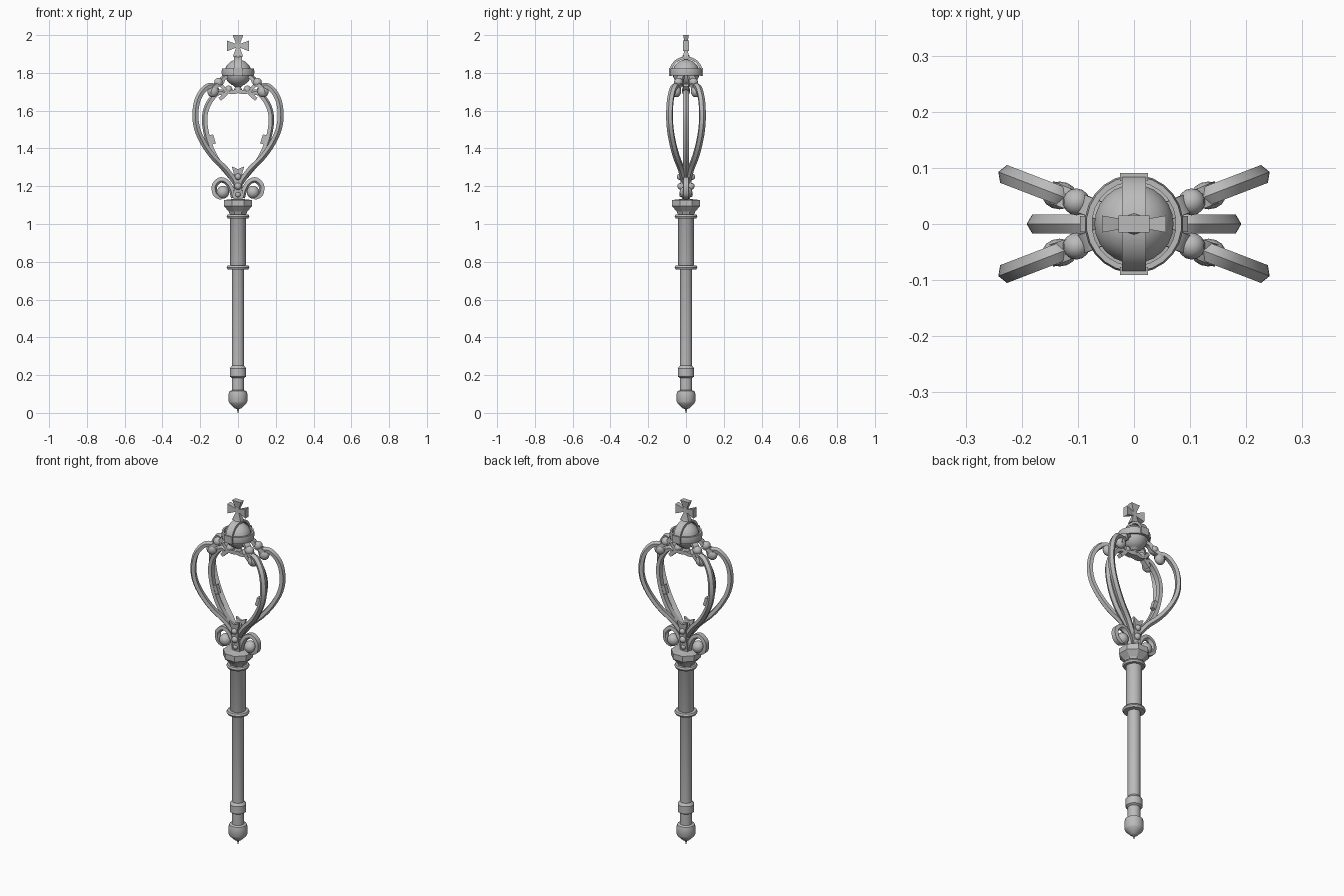
import bpy, bmesh, math
from mathutils import Vector, Matrix

cube = bpy.data.objects.get("Cube")
if cube:
    bpy.data.objects.remove(cube, do_unlink=True)

metal = bpy.data.materials.new("grey_metal")
metal.use_nodes = True
metal.diffuse_color = (0.5, 0.5, 0.5, 1)
metal.node_tree.nodes["Principled BSDF"].inputs["Base Color"].default_value = (0.5, 0.5, 0.5, 1)


def finish(name, bm, smooth=35):
    bmesh.ops.recalc_face_normals(bm, faces=bm.faces)
    mesh = bpy.data.meshes.new(name)
    bm.to_mesh(mesh)
    bm.free()
    mesh.materials.append(metal)
    obj = bpy.data.objects.new(name, mesh)
    bpy.context.collection.objects.link(obj)
    if smooth:
        bpy.ops.object.select_all(action="DESELECT")
        obj.select_set(True)
        bpy.context.view_layer.objects.active = obj
        bpy.ops.object.shade_smooth_by_angle(angle=math.radians(smooth))
    return obj


def bridge(bm, rings, closed=False):
    n = len(rings[0])
    pairs = list(zip(rings, rings[1:]))
    if closed:
        pairs.append((rings[-1], rings[0]))
    for a, b in pairs:
        for i in range(n):
            j = (i + 1) % n
            bm.faces.new((a[i], a[j], b[j], b[i]))
    if not closed:
        bm.faces.new(rings[0][::-1])
        bm.faces.new(rings[-1])


def lathe(name, profile, sides, closed=False, smooth=35):
    bm = bmesh.new()
    rings = []
    for r, z in profile:
        angles = [2 * math.pi * (i + 0.5) / sides for i in range(sides)]
        rings.append([bm.verts.new((r * math.cos(a), r * math.sin(a), z)) for a in angles])
    bridge(bm, rings, closed)
    return finish(name, bm, smooth)


def spline(points, steps=5):
    p = [Vector(q) for q in points]
    p = [2 * p[0] - p[1]] + p + [2 * p[-1] - p[-2]]
    out = []
    for a, b, c, d in zip(p, p[1:], p[2:], p[3:]):
        for k in range(steps):
            t = k / steps
            out.append(0.5 * (2 * b + (c - a) * t + (2 * a - 5 * b + 4 * c - d) * t * t
                              + (3 * b - a - 3 * c + d) * t ** 3))
    return out + [p[-2]]


def sweep(name, points, section, degrees=0, taper=1.0):
    """Sweep a (radial, sideways) section along a path in an upright plane."""
    path = spline(points)
    turn = Matrix.Rotation(math.radians(degrees), 3, "Z")
    bm = bmesh.new()
    rings = []
    for i, q in enumerate(path):
        t = (path[min(i + 1, len(path) - 1)] - path[max(i - 1, 0)]).normalized()
        s = 1 + (taper - 1) * i / (len(path) - 1)
        rings.append([bm.verts.new(turn @ Vector((q.x + t.y * u * s, v * s, q.y - t.x * u * s)))
                      for u, v in section])
    bridge(bm, rings)
    return finish(name, bm)


def ball(name, centre, radius, scale=(1, 1, 1), sides=14):
    bm = bmesh.new()
    bmesh.ops.create_uvsphere(bm, u_segments=sides, v_segments=sides // 2 + 1, radius=radius)
    bmesh.ops.scale(bm, vec=scale, verts=bm.verts)
    bmesh.ops.translate(bm, vec=centre, verts=bm.verts)
    return finish(name, bm)


def block(name, centre, size, tilt=0):
    bm = bmesh.new()
    bmesh.ops.create_cube(bm, size=1)
    bmesh.ops.scale(bm, vec=size, verts=bm.verts)
    bmesh.ops.rotate(bm, matrix=Matrix.Rotation(tilt, 3, "Y"), verts=bm.verts)
    bmesh.ops.translate(bm, vec=centre, verts=bm.verts)
    return finish(name, bm, 0)


def polar(r, degrees, z):
    a = math.radians(degrees)
    return (r * math.cos(a), r * math.sin(a), z)


# Handle with pommel, collar and rings
lathe("handle", [(0.003, 0), (0.005, 0.02), (0.02, 0.025), (0.045, 0.05), (0.05, 0.06),
                 (0.05, 0.1), (0.046, 0.115), (0.033, 0.12), (0.033, 0.185), (0.044, 0.192),
                 (0.044, 0.235), (0.033, 0.25), (0.033, 0.76), (0.042, 0.785),
                 (0.042, 1.05), (0.048, 1.06)], 20)
for label, z in (("lower_ring", 0.77), ("upper_ring", 1.04)):
    lathe(label, [(0.03, z - 0.012), (0.056, z - 0.01), (0.061, z),
                  (0.056, z + 0.01), (0.03, z + 0.012)], 20)
lathe("capital", [(0.046, 1.05), (0.052, 1.065), (0.081, 1.095), (0.081, 1.127), (0.03, 1.132)],
      8, smooth=0)

# Central post with beads
lathe("post_core", [(0.022, 1.12), (0.022, 1.15), (0.03, 1.17), (0.024, 1.2),
                    (0.03, 1.24), (0.02, 1.28)], 10)
for label, side in (("front", -1), ("back", 1)):
    bm = bmesh.new()
    outline = [(-0.024, 1.125), (0.024, 1.125), (0.02, 1.26), (0.033, 1.305),
               (0, 1.29), (-0.033, 1.305), (-0.02, 1.26)]
    rings = [[bm.verts.new((x, side * (y + 0.1 * (z - 1.125)), z)) for x, z in outline]
             for y in (0.008, 0.02)]
    bridge(bm, rings)
    finish(label + "_post_plate", bm, 0)
    for z, r in ((1.25, 0.017), (1.2, 0.019), (1.155, 0.014)):
        ball(label + "_post_bead", (0, side * (0.019 + 0.1 * (z - 1.125)), z), r)

# Sections: outward ridge, and flat strap
ridge = [(0.017, 0), (0.007, 0.017), (-0.012, 0.014), (-0.012, -0.014), (0.007, -0.017)]
strap = [(0.012, 0.02), (-0.012, 0.02), (-0.012, -0.02), (0.012, -0.02)]

# Cage ribs: four wide outer ribs and two inner ribs
outer = [(0.015, 1.22), (0.07, 1.29), (0.135, 1.35), (0.19, 1.42), (0.23, 1.5), (0.242, 1.58),
         (0.228, 1.66), (0.19, 1.715), (0.15, 1.73), (0.12, 1.705)]
inner = [(0.012, 1.225), (0.06, 1.28), (0.115, 1.35), (0.155, 1.44), (0.174, 1.54),
         (0.165, 1.61), (0.135, 1.665), (0.1, 1.695), (0.075, 1.69)]
hook = [(0.15, 1.69), (0.14, 1.72), (0.12, 1.735), (0.1, 1.745), (0.085, 1.77), (0.06, 1.785)]
SPLAY = 21
for a in (SPLAY, -SPLAY, 180 - SPLAY, 180 + SPLAY):
    sweep("outer_rib", outer, ridge, a)
    ball("rib_scroll", polar(0.142, a, 1.702), 0.031, (1, 0.8, 1))
    sweep("crown_hook", hook, strap, a, 0.8)
    ball("hook_scroll", polar(0.11, a, 1.75), 0.024)
for side, a in ((1, 0), (-1, 180)):
    sweep("inner_rib", inner, ridge, a)
    block("rib_tab", (side * 0.137, 0, 1.447), (0.026, 0.024, 0.05), side * 0.3)
    # Leaves and beads below the orb
    block("leaf_tab", (side * 0.078, 0, 1.677), (0.05, 0.03, 0.02), side * 0.75)
    sweep("crown_bar", [(0, 1.705), (0.03, 1.698), (0.06, 1.705), (0.09, 1.735)], strap, a, 0.7)
    ball("crown_bead", (side * 0.05, 0, 1.712), 0.021)
    # Volutes at the base of the cage
    sweep("base_volute", [(0.02, 1.14), (0.035, 1.19), (0.06, 1.225), (0.095, 1.235),
                          (0.126, 1.205), (0.122, 1.16), (0.095, 1.142), (0.075, 1.155)], ridge, a)
    ball("volute_ball", (side * 0.08, 0, 1.168), 0.034)

# Pendant, orb and its bands
lathe("pendant", [(0.006, 1.695), (0.022, 1.71), (0.016, 1.725), (0.035, 1.74), (0.03, 1.76)], 12)
ball("orb", (0, 0, 1.8), 0.071, sides=24)
lathe("orb_band", [(0.075, 1.785), (0.085, 1.785), (0.088, 1.805), (0.085, 1.823), (0.075, 1.823)],
      24, closed=True)
arch = [(0.08 * math.cos(math.pi * k / 12), 1.805 + 0.075 * math.sin(math.pi * k / 12))
        for k in range(13)]
sweep("orb_arch", arch, [(0.007, 0.021), (-0.006, 0.021), (-0.006, -0.021), (0.007, -0.021)], 90)
for y in (-0.084, 0.084):
    block("arch_clasp", (0, y, 1.805), (0.05, 0.014, 0.042))

# Cross with four flared arms
lathe("cross_stem", [(0.022, 1.87), (0.018, 1.89), (0.008, 1.9), (0.008, 1.93)], 10)
bm = bmesh.new()
for k in range(4):
    turn = Matrix.Rotation(k * math.pi / 2, 3, "Y")
    rings = [[bm.verts.new(turn @ Vector((x * w, y * d, h)) + Vector((0, 0, 1.943)))
              for x, y in ((-1, -1), (1, -1), (1, 1), (-1, 1))]
             for w, d, h in ((0.011, 0.008, 0), (0.012, 0.008, 0.016), (0.028, 0.015, 0.057))]
    bridge(bm, rings)
finish("cross", bm, 0)
